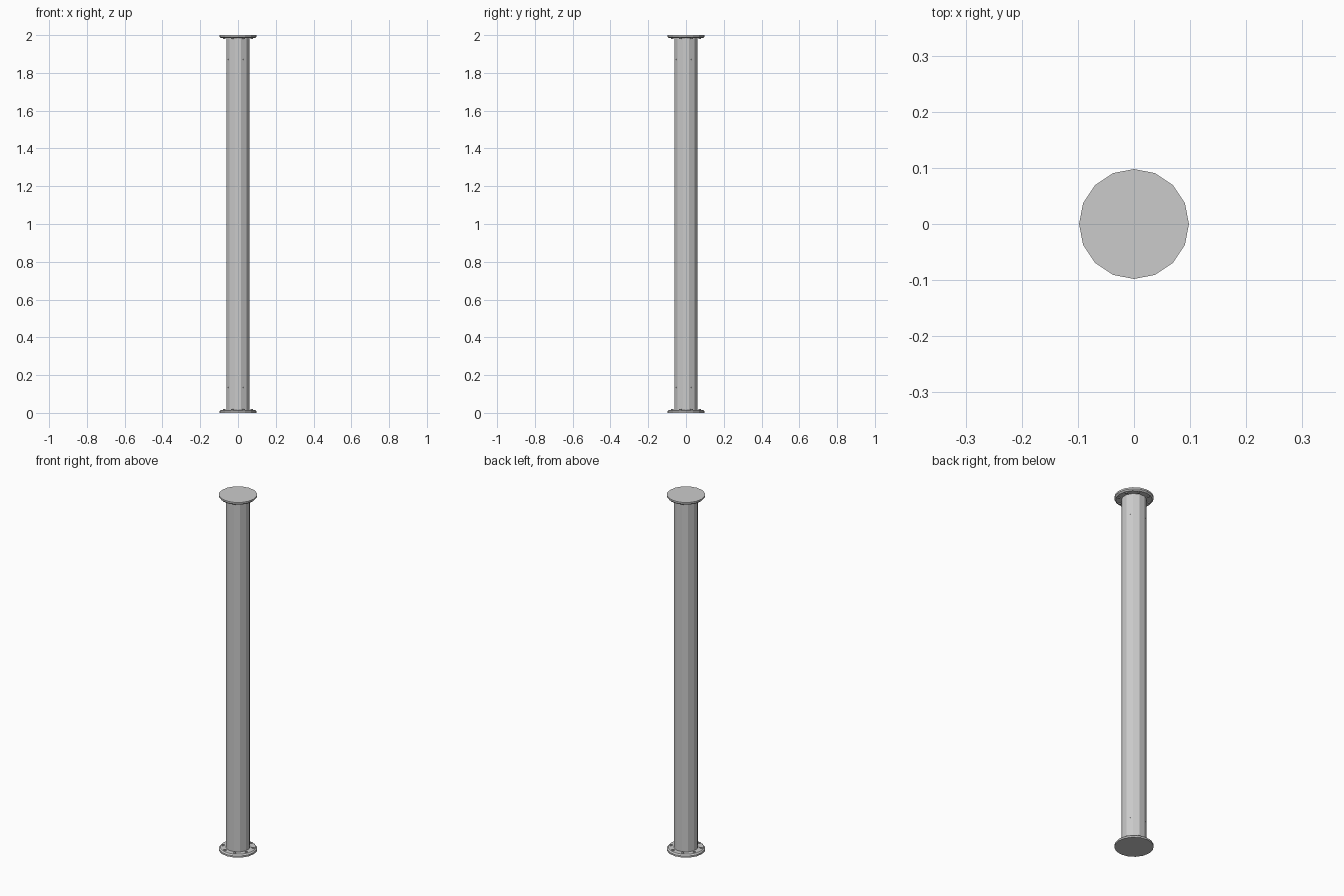
import bpy, bmesh, math
from mathutils import Matrix, Vector

if "Cube" in bpy.data.objects:
    bpy.data.objects.remove(bpy.data.objects["Cube"])


def lathe(name, profile, sides, offset=0.0):
    """Revolve an (r, z) profile into a closed, flat-faced solid."""
    bm = bmesh.new()
    rings = []
    for r, z in profile:
        ring = []
        for i in range(sides):
            a = 2 * math.pi * i / sides + offset
            ring.append(bm.verts.new((r * math.cos(a), r * math.sin(a), z)))
        rings.append(ring)
    for lo, hi in zip(rings, rings[1:]):
        for i in range(sides):
            j = (i + 1) % sides
            bm.faces.new((lo[i], lo[j], hi[j], hi[i]))
    bm.faces.new(rings[0][::-1])
    bm.faces.new(rings[-1])
    mesh = bpy.data.meshes.new(name)
    bm.to_mesh(mesh)
    bm.free()
    ob = bpy.data.objects.new(name, mesh)
    bpy.context.collection.objects.link(ob)
    return ob


def bolts(name, matrices, radius, depth):
    """Join small hexagonal bolt heads into one object."""
    bm = bmesh.new()
    for m in matrices:
        bmesh.ops.create_cone(bm, cap_ends=True, segments=6, radius1=radius,
                              radius2=radius, depth=depth, matrix=m)
    mesh = bpy.data.meshes.new(name)
    bm.to_mesh(mesh)
    bm.free()
    ob = bpy.data.objects.new(name, mesh)
    bpy.context.collection.objects.link(ob)


R, SIDES = 0.063, 12

# Long pipe
lathe("pipe", [(R, 0.01), (R, 1.99)], SIDES, math.pi / SIDES)

# End flanges with chamfered inner rim, mirrored top and bottom
half = [(0.098, 0.0), (0.098, 0.009), (0.091, 0.016), (0.06, 0.016)]
lathe("bottom_flange", half, 16)
lathe("top_flange", [(r, 2 - z) for r, z in reversed(half)], 16)

# Bolt circles on the inner flange faces
for name, z in (("bottom_flange_bolts", 0.017), ("top_flange_bolts", 1.983)):
    bolts(name, [Matrix.Translation((0.079 * math.cos(a), 0.079 * math.sin(a), z))
                 for a in (math.pi / 4 * i + math.pi / 8 for i in range(8))],
          0.007, 0.008)

# Small rivets around the pipe near each end
ap = R * math.cos(math.pi / SIDES)
rivets = []
for z in (0.135, 1.87):
    for k in range(4):
        d = Vector((math.cos(math.pi / 6 + k * math.pi / 2),
                    math.sin(math.pi / 6 + k * math.pi / 2), 0))
        rivets.append(Matrix.Translation(d * ap + Vector((0, 0, z)))
                      @ d.to_track_quat('Z', 'Y').to_matrix().to_4x4())
bolts("pipe_rivets", rivets, 0.004, 0.003)
